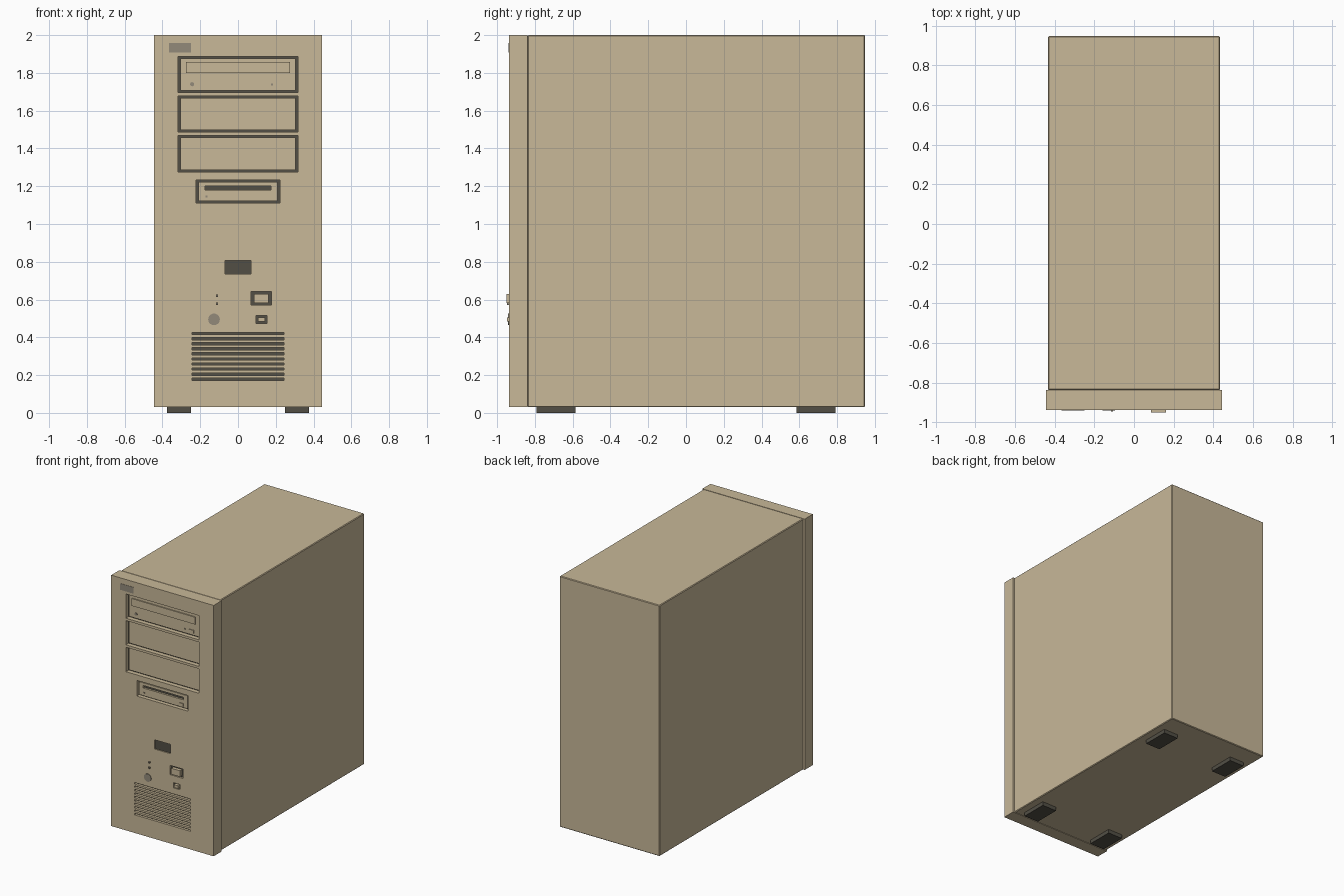
import bpy, bmesh, math
from mathutils import Matrix, Vector

if "Cube" in bpy.data.objects:
    bpy.data.objects.remove(bpy.data.objects["Cube"])

FRONT = -0.938   # front plane of the bezel
BACK = -0.838    # where the bezel meets the case


def material(name, rgb):
    m = bpy.data.materials.new(name)
    m.diffuse_color = (*rgb, 1)
    m.use_nodes = True
    m.node_tree.nodes["Principled BSDF"].inputs["Base Color"].default_value = m.diffuse_color
    return m


beige = material("beige", (0.58, 0.48, 0.315))
dark = material("dark grey", (0.085, 0.078, 0.06))
grey = material("warm grey", (0.29, 0.255, 0.195))


def add_box(bm, x0, x1, y0, y1, z0, z1):
    centre = Vector(((x0 + x1) / 2, (y0 + y1) / 2, (z0 + z1) / 2))
    size = Matrix.Diagonal((x1 - x0, y1 - y0, z1 - z0, 1))
    bmesh.ops.create_cube(bm, size=1, matrix=Matrix.Translation(centre) @ size)


def boxes(name, items, mat, bevel=0):
    bm = bmesh.new()
    for b in items:
        add_box(bm, *b)
    if bevel:
        bmesh.ops.bevel(bm, geom=bm.edges[:], offset=bevel, segments=1,
                        affect='EDGES', profile=0.5)
    me = bpy.data.meshes.new(name)
    bm.to_mesh(me)
    bm.free()
    me.materials.append(mat)
    ob = bpy.data.objects.new(name, me)
    bpy.context.collection.objects.link(ob)
    return ob


def disc(name, x, z, r, y0, y1, mat, sides=16):
    bm = bmesh.new()
    m = Matrix.Translation((x, (y0 + y1) / 2, z)) @ Matrix.Rotation(math.pi / 2, 4, 'X')
    bmesh.ops.create_cone(bm, cap_ends=True, segments=sides, radius1=r, radius2=r,
                          depth=y1 - y0, matrix=m)
    me = bpy.data.meshes.new(name)
    bm.to_mesh(me)
    bm.free()
    me.materials.append(mat)
    ob = bpy.data.objects.new(name, me)
    bpy.context.collection.objects.link(ob)


def cut(ob, holes):
    """Recess a part with (x0, x1, z0, z1, depth) holes; recess floors turn dark."""
    front = min(v.co.y for v in ob.data.vertices)
    back = max(v.co.y for v in ob.data.vertices)
    cutter = boxes("cutter", [(a, b, front - 0.05, front + d, c, e)
                              for a, b, c, e, d in holes], beige)
    cutter.hide_render = True
    mod = ob.modifiers.new("recess", 'BOOLEAN')
    mod.object = cutter
    mod.operation = 'DIFFERENCE'
    mod.solver = 'EXACT'
    bpy.context.view_layer.objects.active = ob
    bpy.ops.object.modifier_apply(modifier=mod.name)
    bpy.data.objects.remove(cutter)
    while len(ob.data.materials) > 1:
        ob.data.materials.pop()
    ob.data.materials.append(dark)
    for p in ob.data.polygons:
        floor = p.normal.y < -0.9 and front + 0.001 < p.center.y < back - 0.001
        p.material_index = 1 if floor else 0


# case shell
boxes("case", [(-0.434, 0.434, BACK, 0.948, 0.03, 2.0)], beige, 0.005)

# front bezel with drive bays, button wells and vent slots
bays = [(1.696, 1.886), (1.487, 1.677), (1.276, 1.468)]
vents = [(-0.243, 0.243, z - 0.006, z + 0.006, 0.02)
         for z in (0.178 + 0.0269 * i for i in range(10))]
bezel = boxes("bezel", [(-0.445, 0.445, FRONT, BACK, 0.03, 2.0)], beige)
cut(bezel, [(-0.317, 0.317, a, b, 0.035) for a, b in bays]
    + [(-0.222, 0.222, 1.110, 1.233, 0.03),
       (-0.07, 0.07, 0.735, 0.808, 0.008),
       (0.068, 0.178, 0.570, 0.643, 0.015),
       (0.095, 0.153, 0.474, 0.515, 0.015)] + vents)

# blank covers and optical drive face, set back in the bays
face = FRONT + 0.02
for name, (a, b) in zip(("optical_drive", "upper_cover", "lower_cover"), bays):
    boxes(name, [(-0.305, 0.305, face, FRONT + 0.04, a + 0.011, b - 0.011)], beige)
boxes("disc_tray", [(-0.275, 0.275, face - 0.008, face + 0.005, 1.80, 1.857)], beige)
boxes("tray_button", [(0.22, 0.262, face - 0.006, face + 0.005, 1.727, 1.748)], beige)
boxes("drive_light", [(0.175, 0.186, face - 0.003, face + 0.005, 1.734, 1.743)], grey)
disc("headphone_socket", -0.243, 1.74, 0.011, face - 0.004, face + 0.005, grey, 12)

# floppy drive with its slot
fy = FRONT + 0.012
floppy = boxes("floppy_drive", [(-0.21, 0.21, fy, FRONT + 0.04, 1.121, 1.222)], beige)
cut(floppy, [(-0.175, 0.175, 1.181, 1.201, 0.015)])
boxes("floppy_button", [(0.143, 0.175, fy - 0.006, fy + 0.005, 1.132, 1.153)], beige)
boxes("floppy_light", [(-0.172, -0.161, fy - 0.003, fy + 0.005, 1.141, 1.15)], grey)

# plain plate at the top corner
boxes("corner_plate", [(-0.365, -0.25, FRONT - 0.002, FRONT + 0.005, 1.907, 1.957)], grey)

# power and reset buttons, lights and key lock
boxes("power_button", [(0.085, 0.161, -0.950, FRONT + 0.018, 0.583, 0.630)], beige)
boxes("reset_button", [(0.105, 0.143, -0.947, FRONT + 0.018, 0.483, 0.506)], beige)
boxes("status_lights", [(-0.117, -0.105, -0.947, FRONT + 0.005, z - 0.006, z + 0.006)
                        for z in (0.578, 0.62)], grey)
disc("key_lock", -0.127, 0.495, 0.031, FRONT - 0.004, FRONT + 0.005, grey, 20)

# four feet
boxes("feet", [(s * 0.3125 - 0.0625, s * 0.3125 + 0.0625, y - 0.103, y + 0.103, 0, 0.034)
               for s in (-1, 1) for y in (-0.688, 0.688)], dark)
